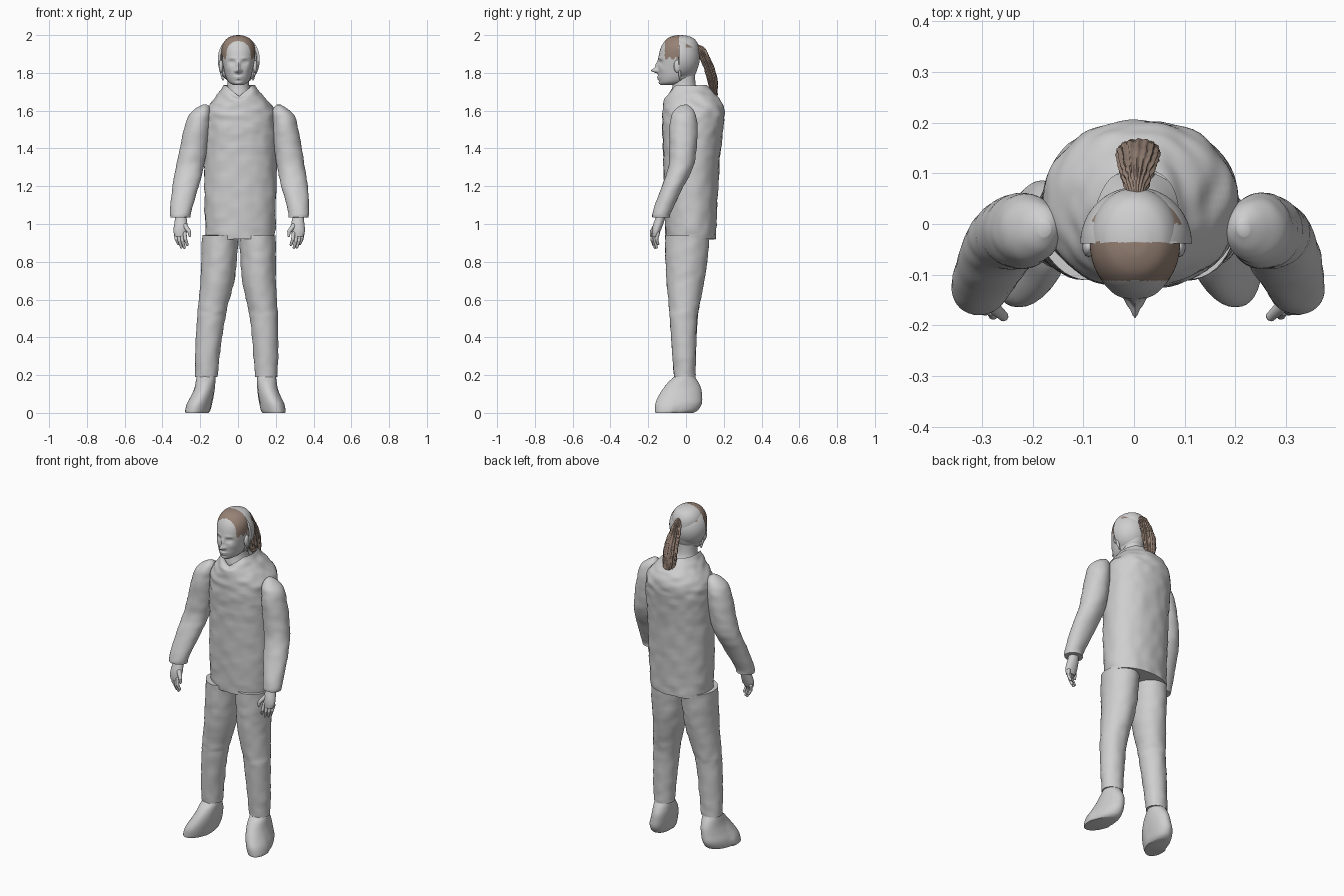
import bpy, bmesh, math
from mathutils import Vector, noise

if "Cube" in bpy.data.objects:
    bpy.data.objects.remove(bpy.data.objects["Cube"])


def material(name, rgb):
    m = bpy.data.materials.new(name)
    m.use_nodes = True
    m.diffuse_color = (*rgb, 1)
    m.node_tree.nodes["Principled BSDF"].inputs["Base Color"].default_value = (*rgb, 1)
    return m


GREY = material("plain grey", (0.62, 0.62, 0.62))
BROWN = material("hair brown", (0.31, 0.225, 0.18))


def finish(name, bm, mats, rule=None, angle=50):
    bmesh.ops.recalc_face_normals(bm, faces=bm.faces)
    if rule:
        for f in bm.faces:
            f.material_index = int(rule(f.calc_center_median()))
    me = bpy.data.meshes.new(name)
    bm.to_mesh(me)
    bm.free()
    for m in mats:
        me.materials.append(m)
    ob = bpy.data.objects.new(name, me)
    bpy.context.collection.objects.link(ob)
    bpy.ops.object.select_all(action='DESELECT')
    ob.select_set(True)
    bpy.context.view_layer.objects.active = ob
    bpy.ops.object.shade_smooth_by_angle(angle=math.radians(angle))
    return ob


def blend(a, b, c, d, t):
    return 0.5 * (2 * b + (c - a) * t + (2 * a - 5 * b + 4 * c - d) * t * t
                  + (3 * b - a - 3 * c + d) * t ** 3)


def loft(rows, segs=40, sub=5, power=2.0, ridges=0, depth=0.0, open_top=False):
    """Smooth skin through horizontal rings given as (z, cx, cy, rx, ry)."""
    rings = []
    last = len(rows) - 1
    for i in range(last):
        quad = [rows[max(0, min(last, i + k))] for k in (-1, 0, 1, 2)]
        rings += [[blend(*v, s / sub) for v in zip(*quad)] for s in range(sub)]
    rings.append(rows[-1])
    bm = bmesh.new()
    loops = []
    for z, cx, cy, rx, ry in rings:
        loop = []
        for k in range(segs):
            a = math.tau * k / segs
            c, s = math.cos(a), math.sin(a)
            m = 1 + depth * math.cos(ridges * a)
            px = math.copysign(abs(c) ** (2 / power), c)
            py = math.copysign(abs(s) ** (2 / power), s)
            loop.append(bm.verts.new((cx + rx * m * px, cy + ry * m * py, z)))
        loops.append(loop)
    for lo, hi in zip(loops, loops[1:]):
        for k in range(segs):
            n = (k + 1) % segs
            bm.faces.new((lo[k], lo[n], hi[n], hi[k]))
    bm.faces.new(loops[0][::-1])
    if not open_top:
        bm.faces.new(loops[-1])
    return bm


def rumple(bm, amount, scale=18):
    bm.normal_update()
    for v in bm.verts:
        p = v.co * scale
        p.z *= 1.6
        v.co += v.normal * amount * noise.noise(p)


def lean(z):
    return 0.02 * (z - 0.65)


def sided(rows, side):
    return [(z, side * cx + lean(z), cy, rx, ry) for z, cx, cy, rx, ry in rows]


def capsule(bm, a, b, ra, rb):
    """Tapered rounded finger added to bm."""
    a, b = Vector(a), Vector(b)
    turn = (b - a).to_track_quat('Z', 'Y').to_matrix().to_4x4()
    turn.translation = (a + b) / 2
    bmesh.ops.create_cone(bm, cap_ends=True, segments=10, radius1=ra, radius2=rb,
                          depth=(b - a).length, matrix=turn)
    for p, r in ((a, ra), (b, rb)):
        ball = bmesh.ops.create_uvsphere(bm, u_segments=10, v_segments=6, radius=r)
        bmesh.ops.translate(bm, verts=ball['verts'], vec=p)


# Jacket body with a notched collar
torso = loft([(0.92, .012, .025, .182, .132), (1.1, .012, .025, .189, .14),
              (1.35, .012, .03, .192, .15), (1.52, .013, .037, .193, .163),
              (1.6, .013, .04, .183, .162), (1.66, .01, .033, .137, .148),
              (1.7, .009, .02, .107, .122), (1.735, .008, .01, .082, .1)],
             segs=72, sub=8, power=2.2, open_top=True)
rumple(torso, 0.006)
for v in torso.verts:
    if v.co.y < 0 and v.co.z > 1.66:
        v.co.z -= 0.06 * max(0, 1 - abs(v.co.x - .005) / 0.07) * (v.co.z - 1.66) / 0.075
finish("jacket_body", torso, [GREY])

ARM = [(1.035, .313, -.132, .052, .047), (1.07, .312, -.125, .056, .05),
       (1.2, .288, -.07, .07, .058), (1.3, .268, -.028, .074, .066),
       (1.4, .25, -.016, .073, .072), (1.5, .235, -.013, .068, .074),
       (1.57, .222, -.012, .059, .066), (1.61, .205, -.01, .04, .045),
       (1.632, .196, -.01, .012, .015)]
LEG = [(.19, .158, -.007, .06, .056), (.3, .155, -.01, .065, .062),
       (.48, .142, -.013, .073, .072), (.56, .132, -.01, .078, .08),
       (.7, .11, -.003, .089, .1), (.82, .103, .003, .094, .112),
       (.94, .098, .007, .098, .117)]
FOOT = [(0, .198, -.062, .054, .1), (.015, .196, -.05, .06, .114),
        (.05, .19, -.039, .062, .123), (.09, .178, -.03, .058, .115),
        (.13, .168, -.02, .054, .1), (.165, .163, -.014, .052, .078),
        (.19, .16, -.008, .05, .056), (.215, .158, -.008, .047, .05)]
PALM = [(.935, .312, -.163, .028, .016), (.96, .312, -.158, .036, .022),
        (.99, .31, -.15, .036, .026), (1.02, .31, -.14, .032, .026),
        (1.045, .312, -.132, .03, .026)]

for side, label in ((1, "left"), (-1, "right")):
    # Sleeve
    arm = loft(sided(ARM, side), sub=6)
    rumple(arm, 0.003)
    finish(label + "_sleeve", arm, [GREY])
    # Trouser leg
    leg = loft(sided(LEG, side), sub=6)
    rumple(leg, 0.004)
    finish(label + "_trouser_leg", leg, [GREY])
    # Boot, with the toe turned outward
    foot = loft(sided(FOOT, side), sub=4)
    for v in foot.verts:
        low = max(0, 1 - v.co.z / .19)
        v.co.x -= side * 0.17 * low * (v.co.y + .05)
        if v.co.y < -.06:
            v.co.x = side * .185 + (v.co.x - side * .185) * (1 + low * .1)
    finish(label + "_boot", foot, [GREY])
    # Hand
    hand = loft(sided(PALM, side), segs=20, sub=3)
    for i, length in enumerate((.055, .07, .068, .05)):
        x = side * (.288 + i * .016) + lean(.95)
        y = -.172 + i * .008
        knee = (x - side * .004, y - .008, .945 - length * .5)
        capsule(hand, (x, y, .95), knee, .01, .009)
        capsule(hand, knee, (x - side * .014, y, .945 - length), .009, .007)
    thumb = lean(.97)
    capsule(hand, (side * .288 + thumb, -.16, .99),
            (side * .264 + thumb, -.182, .96), .014, .01)
    capsule(hand, (side * .264 + thumb, -.182, .96),
            (side * .262 + thumb, -.184, .938), .01, .007)
    finish(label + "_hand", hand, [GREY])

# Neck
finish("neck", loft([(1.62, .005, .015, .1, .09), (1.68, .004, 0, .075, .08),
                     (1.73, .002, -.01, .058, .062), (1.82, .002, -.012, .056, .06)]), [GREY])

# Head, with the face shaped by soft pushes: x, z, width, height, amount
head = loft([(1.735, .002, -.095, .025, .035), (1.75, .002, -.07, .05, .07),
             (1.78, .002, -.052, .067, .094), (1.82, .002, -.044, .077, .104),
             (1.87, .002, -.039, .086, .108), (1.92, .002, -.034, .089, .104),
             (1.955, .002, -.03, .081, .092), (1.982, .002, -.028, .06, .07),
             (1.996, .002, -.03, .03, .037), (2.0, .002, -.03, .005, .006)],
            segs=112, sub=8, power=2.1)
PUSHES = [(0, 1.812, .012, .012, .035), (0, 1.838, .009, .022, .014),
          (0, 1.778, .022, .006, .008), (0, 1.767, .018, .005, .007),
          (0, 1.745, .02, .01, .006)]
for s in (-1, 1):
    PUSHES += [(s * .034, 1.856, .016, .011, -.013), (s * .034, 1.855, .009, .005, .006),
               (s * .034, 1.878, .02, .006, .004), (s * .016, 1.81, .006, .007, .009),
               (s * .05, 1.82, .016, .016, .004)]
for v in head.verts:
    if v.co.y < -.06:
        x, z = v.co.x - .002, v.co.z
        for px, pz, w, h, amount in PUSHES:
            v.co.y -= amount * math.exp(-((x - px) / w) ** 2 - ((z - pz) / h) ** 2)
finish("head", head, [GREY, BROWN],
       lambda c: c.z > 1.875 + .006 * math.sin(c.y * 200) and -.112 < c.y < -.036)

# Gathered back hair, brown over the crown
rows = []
for i in range(25):
    a = -1.15 + i * (math.pi / 2 + 1.13) / 24
    rows.append((1.878 + .12 * math.sin(a), .004, -.038,
                 .11 * math.cos(a), .111 * math.cos(a)))
shell = loft(rows, segs=96, sub=2)
bmesh.ops.bisect_plane(shell, geom=shell.verts[:] + shell.edges[:] + shell.faces[:],
                       plane_co=(0, -.038, 0), plane_no=(0, -1, 0), clear_outer=True)
hair = finish("back_hair", shell, [GREY, BROWN],
              lambda c: c.z > 1.932 and c.y > .003 + .005 * math.sin(c.x * 120))
rim = hair.modifiers.new("rim", 'SOLIDIFY')
rim.thickness = .018
rim.offset = -1

# Ears with loose locks beneath
for s, label in ((1, "left"), (-1, "right")):
    ear = bmesh.new()
    bmesh.ops.create_uvsphere(ear, u_segments=16, v_segments=10, radius=1)
    bmesh.ops.scale(ear, verts=ear.verts, vec=(.012, .02, .034))
    bmesh.ops.translate(ear, verts=ear.verts, vec=(s * .09, -.045, 1.835))
    capsule(ear, (s * .09, -.035, 1.81), (s * .08, -.03, 1.765), .008, .005)
    finish(label + "_ear", ear, [GREY])

# Ponytail with ridged strands
tail = loft([(1.635, .012, .155, .008, .006), (1.66, .012, .152, .022, .013),
             (1.71, .01, .146, .037, .021), (1.78, .008, .136, .041, .027),
             (1.85, .006, .113, .036, .027), (1.9, .005, .09, .026, .026),
             (1.935, .004, .066, .018, .028), (1.955, .004, .045, .01, .015)],
            segs=96, sub=6, ridges=16, depth=.07)
rumple(tail, .004, 30)
finish("ponytail", tail, [BROWN])
